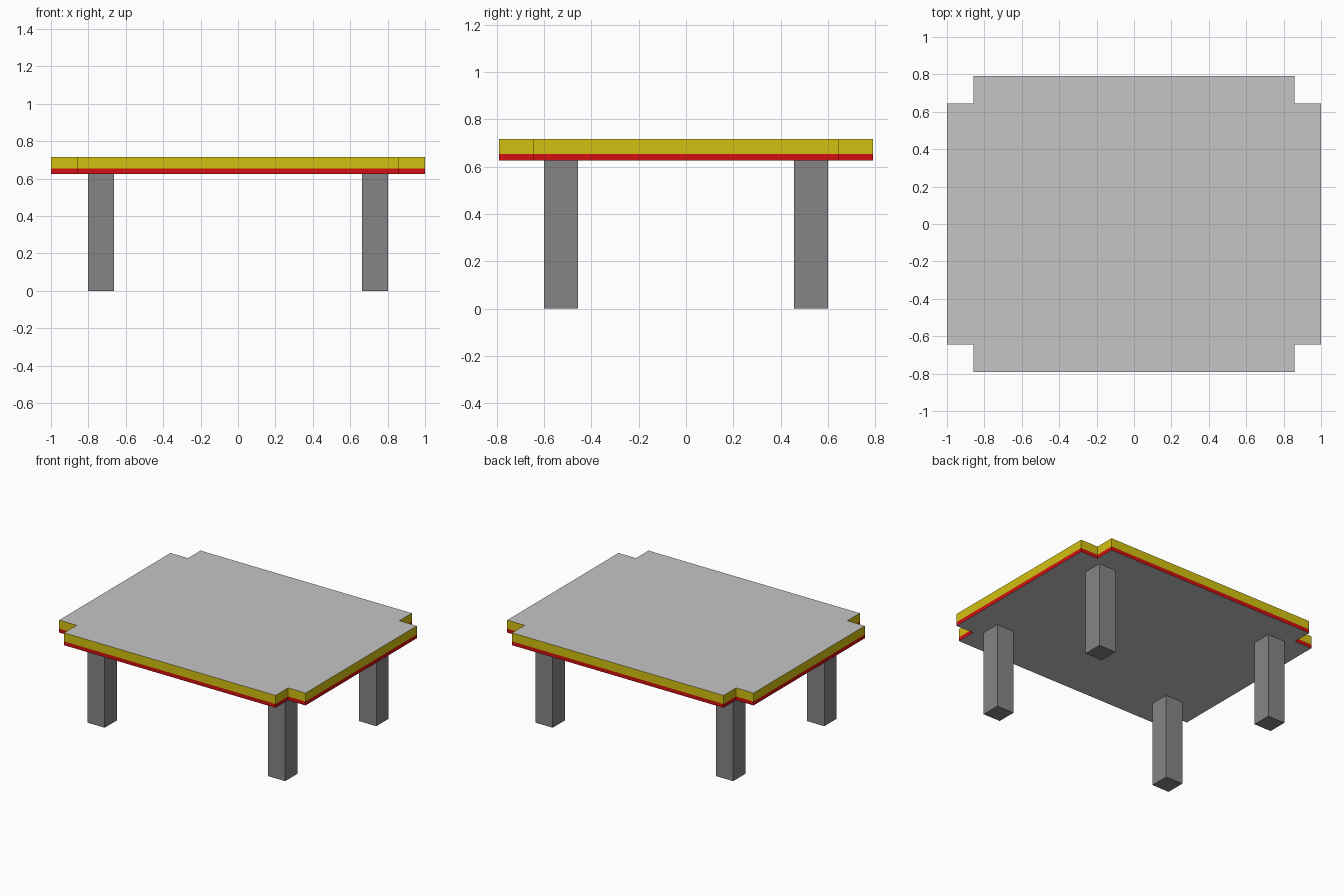
import bpy
import bmesh

if "Cube" in bpy.data.objects:
    bpy.data.objects.remove(bpy.data.objects["Cube"])


def material(name, rgb):
    m = bpy.data.materials.new(name)
    m.diffuse_color = (*rgb, 1)
    m.use_nodes = True
    m.node_tree.nodes["Principled BSDF"].inputs["Base Color"].default_value = m.diffuse_color
    return m


light_grey = material("light grey", (0.56, 0.56, 0.56))
dark_grey = material("dark grey", (0.235, 0.235, 0.235))
yellow = material("yellow", (0.64, 0.53, 0.005))
red = material("red", (0.64, 0.005, 0.005))

X, Y = 1.0, 0.79            # tabletop half size
NX, NY = 0.858, 0.645       # notch corners
Z0, Z1, Z2 = 0.626, 0.654, 0.717


def finish(bm, name, mats):
    bmesh.ops.recalc_face_normals(bm, faces=bm.faces)
    me = bpy.data.meshes.new(name)
    bm.to_mesh(me)
    bm.free()
    ob = bpy.data.objects.new(name, me)
    for m in mats:
        me.materials.append(m)
    bpy.context.collection.objects.link(ob)
    return ob


# Tabletop: notched outline raised in two bands, red below and yellow above
quarter = [(X, NY), (NX, NY), (NX, Y)]
outline = []
for sx, sy in ((1, 1), (-1, 1), (-1, -1), (1, -1)):
    pts = [(sx * x, sy * y) for x, y in quarter]
    outline += pts if sx * sy > 0 else pts[::-1]

bm = bmesh.new()
rings = [[bm.verts.new((x, y, z)) for x, y in outline] for z in (Z0, Z1, Z2)]
bm.faces.new(rings[0][::-1])
bm.faces.new(rings[2])
n = len(outline)
for band in (0, 1):
    lo, hi = rings[band], rings[band + 1]
    for i in range(n):
        j = (i + 1) % n
        f = bm.faces.new((lo[i], lo[j], hi[j], hi[i]))
        f.material_index = 2 - band
finish(bm, "tabletop", [light_grey, yellow, red])


# Four square legs
def leg(name, sx, sy):
    bm = bmesh.new()
    bmesh.ops.create_cube(bm, size=1)
    bmesh.ops.scale(bm, vec=(0.14, 0.142, Z0), verts=bm.verts)
    bmesh.ops.translate(bm, vec=(sx * 0.733, sy * 0.528, Z0 / 2), verts=bm.verts)
    finish(bm, name, [dark_grey])


for side, sx in (("left", -1), ("right", 1)):
    for end, sy in (("front", -1), ("back", 1)):
        leg(f"{end}_{side}_leg", sx, sy)
